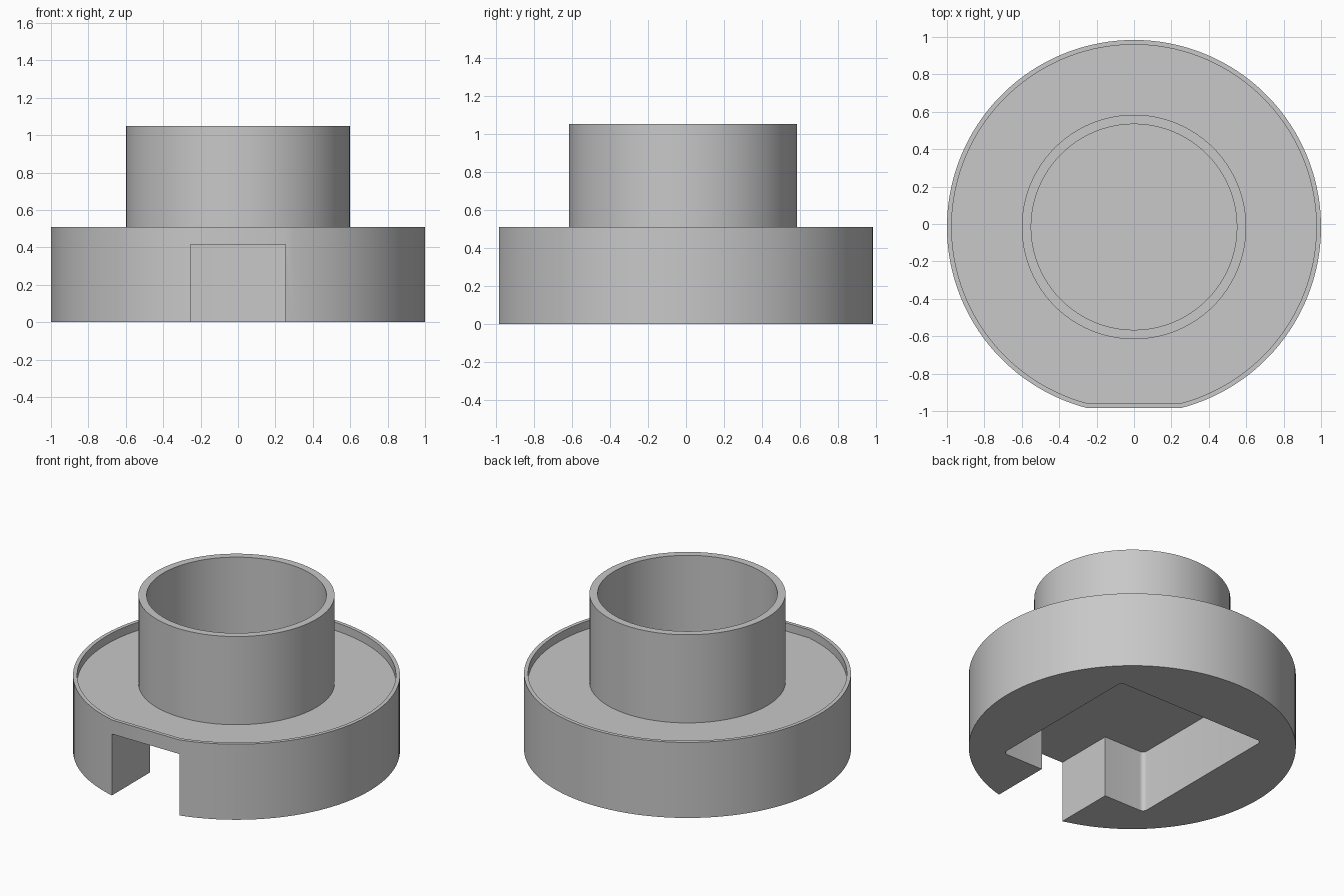
import bpy, bmesh, math

if "Cube" in bpy.data.objects:
    bpy.data.objects.remove(bpy.data.objects["Cube"])

CENTRE_Y = -0.016
FLOOR_Z = 0.455

grey = bpy.data.materials.new("light_grey")
grey.use_nodes = True
colour = (0.58, 0.58, 0.58, 1)
grey.diffuse_color = colour
grey.node_tree.nodes["Principled BSDF"].inputs["Base Color"].default_value = colour


def make_object(name, bm):
    bmesh.ops.recalc_face_normals(bm, faces=bm.faces[:])
    mesh = bpy.data.meshes.new(name)
    bm.to_mesh(mesh)
    bm.free()
    mesh.materials.append(grey)
    obj = bpy.data.objects.new(name, mesh)
    obj.location.y = CENTRE_Y
    bpy.context.collection.objects.link(obj)
    return obj


def prism(name, outline, z0, z1):
    bm = bmesh.new()
    face = bm.faces.new([bm.verts.new((x, y, z0)) for x, y in outline])
    top = bmesh.ops.extrude_face_region(bm, geom=[face])["geom"]
    verts = [v for v in top if isinstance(v, bmesh.types.BMVert)]
    bmesh.ops.translate(bm, verts=verts, vec=(0, 0, z1 - z0))
    return make_object(name, bm)


def flatted_circle(radius, half_flat, steps=128):
    # Circle with a chord cut off at the front
    gap = math.asin(half_flat / radius)
    start, sweep = gap - math.pi / 2, 2 * (math.pi - gap)
    angles = [start + sweep * i / steps for i in range(steps + 1)]
    return [(radius * math.cos(a), radius * math.sin(a)) for a in angles]


def corner(cx, cy, quarter, radius=0.03, steps=6):
    angles = [(quarter + i / steps) * math.pi / 2 for i in range(steps + 1)]
    return [(cx + radius * math.cos(a), cy + radius * math.sin(a)) for a in angles]


def activate(obj):
    bpy.ops.object.select_all(action="DESELECT")
    obj.select_set(True)
    bpy.context.view_layer.objects.active = obj


def cut(target, cutter):
    cutter.hide_render = True
    mod = target.modifiers.new("cut", "BOOLEAN")
    mod.operation = "DIFFERENCE"
    mod.solver = "EXACT"
    mod.object = cutter
    activate(target)
    bpy.ops.object.modifier_apply(modifier=mod.name)
    bpy.data.objects.remove(cutter)


# Round base with a flat at the front
base = prism("base", flatted_circle(1.0, 0.25), 0, 0.51)

# Shallow recess that leaves a thin raised rim
cut(base, prism("recess_cutter", flatted_circle(0.975, 0.245), FLOOR_Z, 0.6))

# Square pocket underneath, open to the front through a slot
c = 0.53
pocket = corner(c, c, 0) + corner(-c, c, 1) + corner(-c, -c, 2)
pocket += [(-0.253, -0.56), (-0.253, -1.1), (0.253, -1.1), (0.253, -0.56)]
pocket += corner(c, -c, 3)
cut(base, prism("pocket_cutter", pocket, -0.1, 0.415))

# Hollow neck, spun from its wall section
bm = bmesh.new()
section = [(0.55, FLOOR_Z - 0.01), (0.6, FLOOR_Z - 0.01), (0.6, 1.05), (0.55, 1.05)]
ring = [bm.verts.new((r, 0, z)) for r, z in section]
edges = [bm.edges.new((ring[i], ring[(i + 1) % 4])) for i in range(4)]
bmesh.ops.spin(bm, geom=ring + edges, cent=(0, 0, 0), axis=(0, 0, 1),
               angle=2 * math.pi, steps=96, use_duplicate=False)
bmesh.ops.remove_doubles(bm, verts=bm.verts[:], dist=0.0001)
neck = make_object("neck", bm)

for obj in (base, neck):
    activate(obj)
    bpy.ops.object.shade_smooth_by_angle(angle=math.radians(30))
